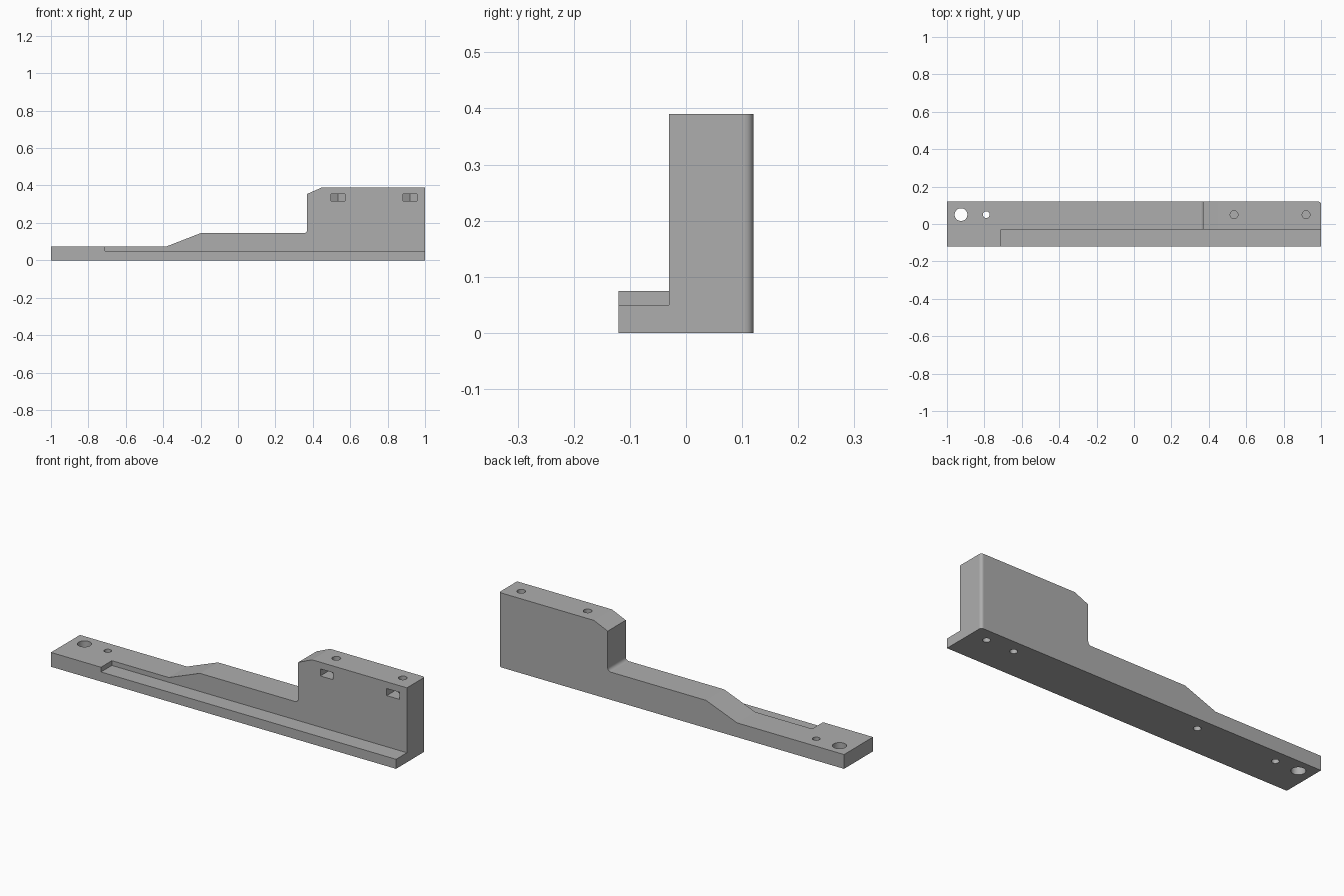
import bpy
import bmesh
from math import radians, sin, cos, pi

cube = bpy.data.objects.get("Cube")
if cube:
    bpy.data.objects.remove(cube, do_unlink=True)

grey = bpy.data.materials.new("plain grey")
grey.use_nodes = True
grey.diffuse_color = (0.42, 0.42, 0.42, 1)
grey.node_tree.nodes["Principled BSDF"].inputs["Base Color"].default_value = (0.42, 0.42, 0.42, 1)

HOLE_Y = 0.05
WALL_Y = -0.03
BACK_Y = 0.12


def prism(name, points, axis, low, high):
    """Extrude a 2D outline along y (points are x, z) or z (points are x, y)."""
    def place(p, d):
        return (p[0], d, p[1]) if axis == "y" else (p[0], p[1], d)
    bm = bmesh.new()
    face = bm.faces.new([bm.verts.new(place(p, low)) for p in points])
    out = bmesh.ops.extrude_face_region(bm, geom=[face])
    shift = (0, high - low, 0) if axis == "y" else (0, 0, high - low)
    moved = [v for v in out["geom"] if isinstance(v, bmesh.types.BMVert)]
    bmesh.ops.translate(bm, verts=moved, vec=shift)
    bmesh.ops.recalc_face_normals(bm, faces=bm.faces)
    mesh = bpy.data.meshes.new(name)
    bm.to_mesh(mesh)
    bm.free()
    obj = bpy.data.objects.new(name, mesh)
    bpy.context.collection.objects.link(obj)
    return obj


def arc(cx, cy, r, start, end, steps):
    angles = [radians(start + (end - start) * i / steps) for i in range(steps + 1)]
    return [(cx + r * cos(a), cy + r * sin(a)) for a in angles]


def cut(target, cutter):
    bpy.context.view_layer.objects.active = target
    mod = target.modifiers.new("cut", "BOOLEAN")
    mod.operation = "DIFFERENCE"
    mod.solver = "EXACT"
    mod.object = cutter
    bpy.ops.object.modifier_apply(modifier=mod.name)
    bpy.data.objects.remove(cutter, do_unlink=True)


def drill(target, x, r, low, high):
    cut(target, prism("drill", arc(x, HOLE_Y, r, 0, 360, 32)[:-1], "z", low, high))


# Stepped side profile, with a fillet at the foot of the tall block
profile = [(-1, 0), (1, 0), (1, 0.39), (0.45, 0.39), (0.37, 0.355)]
profile += arc(0.352, 0.163, 0.018, 0, -90, 6)
profile += [(-0.2, 0.145), (-0.38, 0.075), (-1, 0.075)]
bracket = prism("mounting_bracket", profile, "y", -BACK_Y, BACK_Y)
bracket.data.materials.append(grey)

# Low front ledge, and front of the wall behind it
cut(bracket, prism("ledge", [(-0.71, 0.05), (1.1, 0.05), (1.1, 0.5), (-0.71, 0.5)],
                   "y", -0.2, WALL_Y))

# Rounded back corner at the tall end
r = 0.015
corner = arc(1 - r, BACK_Y - r, r, 0, 90, 6) + [(1 - r, 0.2), (1.1, 0.2), (1.1, BACK_Y - r)]
cut(bracket, prism("corner", corner, "z", -0.1, 0.5))

# Screw holes: two through the thin end, two into the tall top, three underneath
drill(bracket, -0.925, 0.034, -0.1, 0.2)
drill(bracket, -0.79, 0.018, -0.1, 0.2)
for x in (0.535, 0.92):
    drill(bracket, x, 0.021, 0.25, 0.5)
for x, depth in ((-0.33, 0.06), (0.75, 0.1), (0.91, 0.1)):
    drill(bracket, x, 0.018, -0.1, depth)

# Nut slots opening to the front, each ending in half a hexagon
half = 0.037
for x in (0.535, 0.92):
    tip = half / cos(pi / 6)
    slot = [(x - half, -0.1), (x + half, -0.1), (x + half, HOLE_Y + tip / 2),
            (x, HOLE_Y + tip), (x - half, HOLE_Y + tip / 2)]
    cut(bracket, prism("slot", slot, "z", 0.318, 0.355))

# Smooth the fillets and holes, keep the large faces flat
bpy.ops.object.select_all(action="DESELECT")
bracket.select_set(True)
bpy.context.view_layer.objects.active = bracket
bpy.ops.object.shade_smooth_by_angle(angle=radians(20))
for poly in bracket.data.polygons:
    if poly.area > 0.01:
        poly.use_smooth = False
